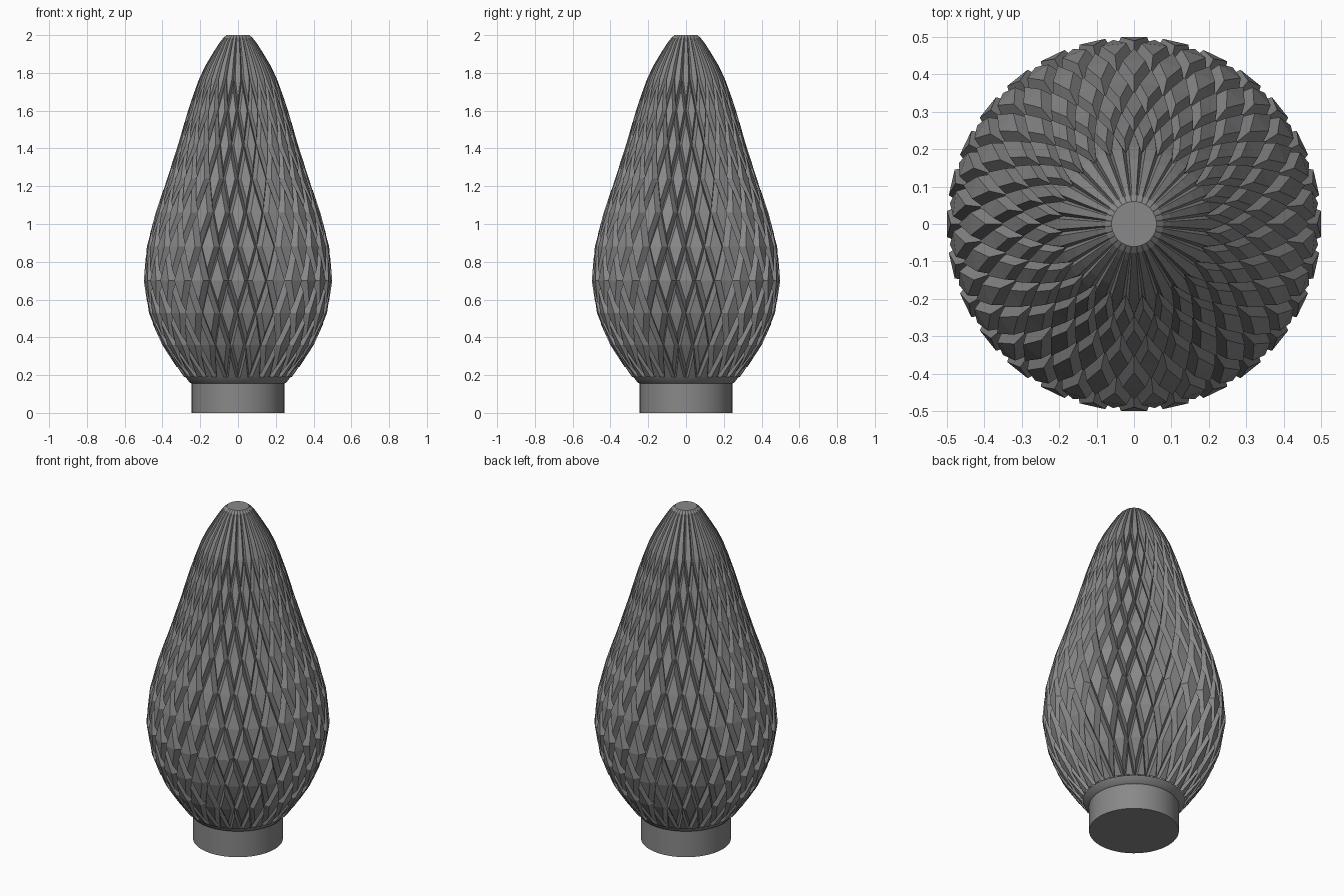
import bpy, bmesh, math

if "Cube" in bpy.data.objects:
    bpy.data.objects.remove(bpy.data.objects["Cube"])

N = 28                       # facets round the bulb
STEP = 2 * math.pi / N
HALF = 0.31                  # half width of a raised facet, in steps
TIP = 0.66                   # how far a facet reaches into the next row
ROWS = [0.19, 0.36, 0.53, 0.70, 0.88, 1.06, 1.24, 1.42, 1.60, 1.77]
PROFILE = [(0.19, 0.285), (0.27, 0.345), (0.36, 0.402), (0.44, 0.44), (0.53, 0.472),
           (0.70, 0.50), (0.88, 0.483), (1.06, 0.437), (1.24, 0.375), (1.42, 0.318),
           (1.60, 0.265), (1.70, 0.232), (1.77, 0.206), (1.84, 0.172), (1.91, 0.13),
           (1.96, 0.098), (1.985, 0.078), (2.0, 0.06)]

grey = bpy.data.materials.new("grey")
grey.diffuse_color = (0.25, 0.25, 0.25, 1)
grey.use_nodes = True
grey.node_tree.nodes["Principled BSDF"].inputs["Base Color"].default_value = grey.diffuse_color


def radius(z):
    for (z0, r0), (z1, r1) in zip(PROFILE, PROFILE[1:]):
        if z <= z1:
            return r0 + (r1 - r0) * (z - z0) / (z1 - z0)
    return PROFILE[-1][1]


def finish(bm, name):
    bmesh.ops.remove_doubles(bm, verts=bm.verts, dist=1e-5)
    bmesh.ops.recalc_face_normals(bm, faces=bm.faces)
    me = bpy.data.meshes.new(name)
    bm.to_mesh(me)
    bm.free()
    me.materials.append(grey)
    ob = bpy.data.objects.new(name, me)
    bpy.context.collection.objects.link(ob)
    return ob


# Faceted bulb: staggered raised diamonds separated by crossing grooves
bm = bmesh.new()


def point(a, z, depth=0.0):
    r = radius(z) * (1 - depth)
    return bm.verts.new((r * math.cos(a * STEP), r * math.sin(a * STEP), z))


def face(*pts):
    bm.faces.new([point(*p) for p in pts])


GROOVE = 0.075
for k in range(len(ROWS) - 1):
    lo, hi = ROWS[k], ROWS[k + 1]
    for i in range(N):
        a = i + ((k - 3) % 2) * 0.5
        b = a + 0.5
        tip_lo, tip_hi = lo + TIP * (hi - lo), hi - TIP * (hi - lo)
        # upper half of the lower diamond, lower half of the upper diamond
        face((a - HALF, lo), (a + HALF, lo), (a, tip_lo))
        face((b - HALF, hi), (b + HALF, hi), (b, tip_hi))
        # sloping groove walls on both sides
        for s in (-1, 1):
            face((a + s * HALF, lo), (a + s * 0.5, lo, GROOVE), (a, hi, GROOVE), (a, tip_lo))
            face((b + s * HALF, hi), (b + s * 0.5, hi, GROOVE), (b, lo, GROOVE), (b, tip_hi))

# Straight ribs closing towards the tip
caps = [(1.77, GROOVE), (1.84, 0.09), (1.91, 0.09), (1.96, 0.08), (1.985, 0.05), (2.0, 0.0)]
for (z0, d0), (z1, d1) in zip(caps, caps[1:]):
    for i in range(N):
        a = i + ((len(ROWS) - 4) % 2) * 0.5
        face((a - HALF, z0), (a + HALF, z0), (a + HALF, z1), (a - HALF, z1))
        for s in (-1, 1):
            face((a + s * HALF, z0), (a + s * 0.5, z0, d0), (a + s * 0.5, z1, d1), (a + s * HALF, z1))
bmesh.ops.remove_doubles(bm, verts=bm.verts, dist=1e-5)
bmesh.ops.holes_fill(bm, edges=[e for e in bm.edges if e.is_boundary and
                                min(v.co.z for v in e.verts) > 1.99], sides=0)
finish(bm, "faceted_bulb")


# Turned base: plain cylinder with a flared collar
bm = bmesh.new()
outline = [(0, 0), (0.245, 0), (0.245, 0.155), (0.255, 0.16), (0.278, 0.19), (0, 0.19)]
verts = [bm.verts.new((r, 0, z)) for r, z in outline]
edges = [bm.edges.new(p) for p in zip(verts, verts[1:])]
bmesh.ops.spin(bm, geom=verts + edges, axis=(0, 0, 1), cent=(0, 0, 0),
               steps=64, angle=2 * math.pi)
base = finish(bm, "base_collar")
bpy.context.view_layer.objects.active = base
base.select_set(True)
bpy.ops.object.shade_smooth_by_angle(angle=math.radians(30))
